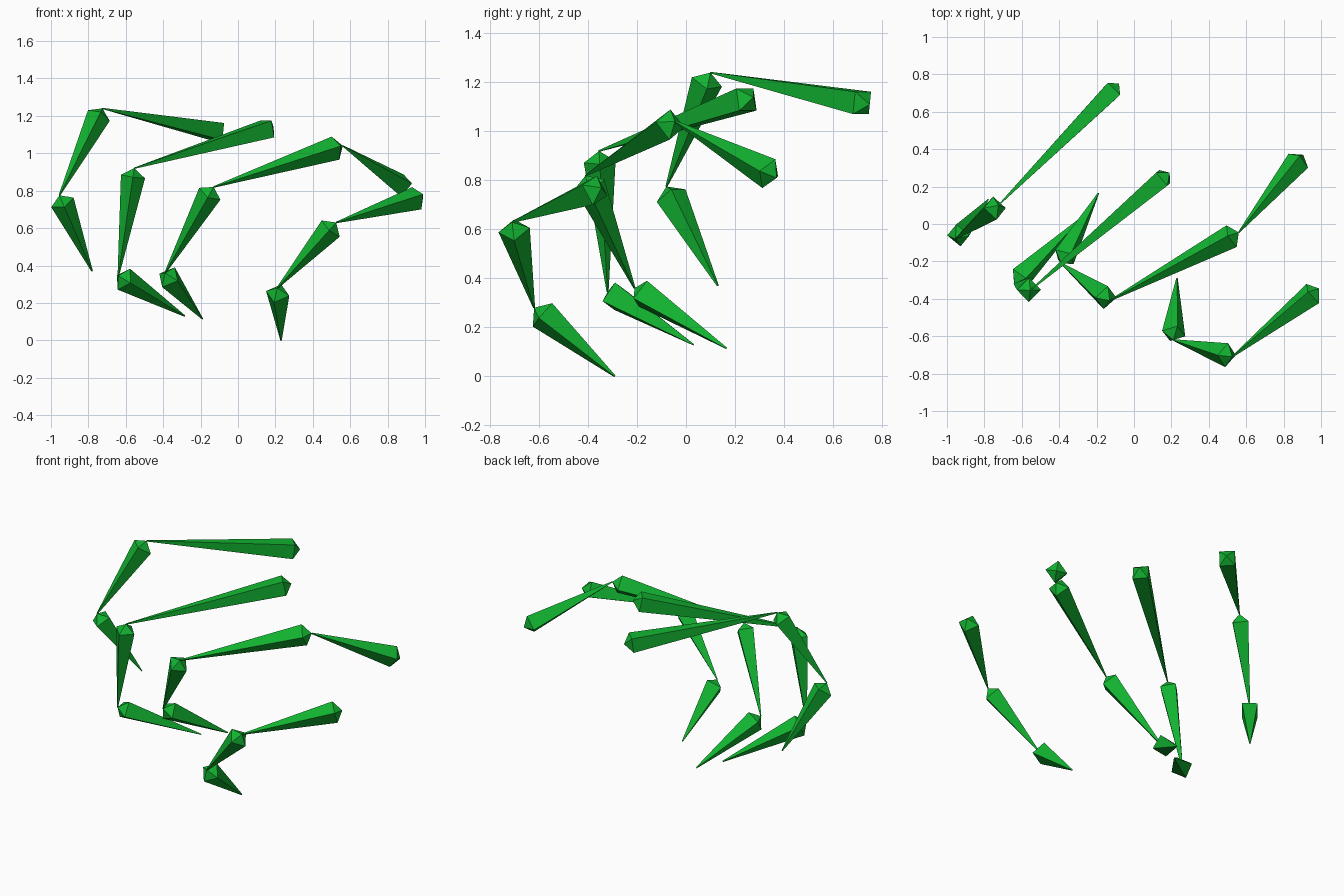
import bpy, bmesh, math
from mathutils import Vector, Matrix

cube = bpy.data.objects.get("Cube")
if cube:
    bpy.data.objects.remove(cube, do_unlink=True)

green = bpy.data.materials.new("green")
green.use_nodes = True
colour = (0.006, 0.45, 0.03, 1)
green.diffuse_color = colour
green.node_tree.nodes["Principled BSDF"].inputs["Base Color"].default_value = colour

RADIUS = 0.065
CAP = 0.045
TIP = 0.004
UP = Vector((0, 0, 1))
FRONT = Vector((0, -1, 0))


def make_bone(name, head, tail, corner, roll):
    """Four-sided tapered bone: pointed cap at the head, thin at the tail."""
    head, tail = Vector(head), Vector(tail)
    axis = (tail - head).normalized()
    side = (corner - axis * corner.dot(axis)).normalized()
    bm = bmesh.new()

    def ring(centre, radius):
        return [bm.verts.new(centre + Matrix.Rotation(math.radians(roll + 90 * i), 3, axis)
                             @ side * radius) for i in range(4)]

    apex = bm.verts.new(head)
    wide = ring(head + axis * CAP, RADIUS)
    thin = ring(tail, TIP)
    for i in range(4):
        j = (i + 1) % 4
        bm.faces.new((apex, wide[j], wide[i]))
        bm.faces.new((wide[i], wide[j], thin[j], thin[i]))
    bm.faces.new(thin)
    bmesh.ops.recalc_face_normals(bm, faces=bm.faces)
    mesh = bpy.data.meshes.new(name)
    bm.to_mesh(mesh)
    bm.free()
    mesh.materials.append(green)
    bpy.context.collection.objects.link(bpy.data.objects.new(name, mesh))


# Each finger: joints from the hand outward, then (corner direction, roll) per bone
fingers = {
    "outer_finger": (
        [(-.08, .75, 1.11), (-.725, .10, 1.24), (-.955, -.08, .775), (-.78, .13, .37)],
        [(UP, 45), (FRONT, 0), (FRONT, 0)]),
    "ring_finger": (
        [(.19, .275, 1.14), (-.555, -.355, .92), (-.64, -.32, .345), (-.285, .03, .13)],
        [(UP, 45), (FRONT, 0), (UP, 20)]),
    "middle_finger": (
        [(.905, .37, .81), (.56, -.045, 1.04), (-.13, -.41, .82), (-.39, -.21, .36),
         (-.19, .165, .115)],
        [(UP, 10), (UP, 10), (FRONT, 0), (UP, 20)]),
    "inner_finger": (
        [(.99, -.345, .77), (.525, -.71, .63), (.21, -.62, .28), (.23, -.29, .0)],
        [(UP, 20), (FRONT, 0), (UP, 15)]),
}
for name, (joints, turns) in fingers.items():
    for n, (corner, roll) in enumerate(turns):
        make_bone(f"{name}_bone_{n + 1}", joints[n], joints[n + 1], corner, roll)
